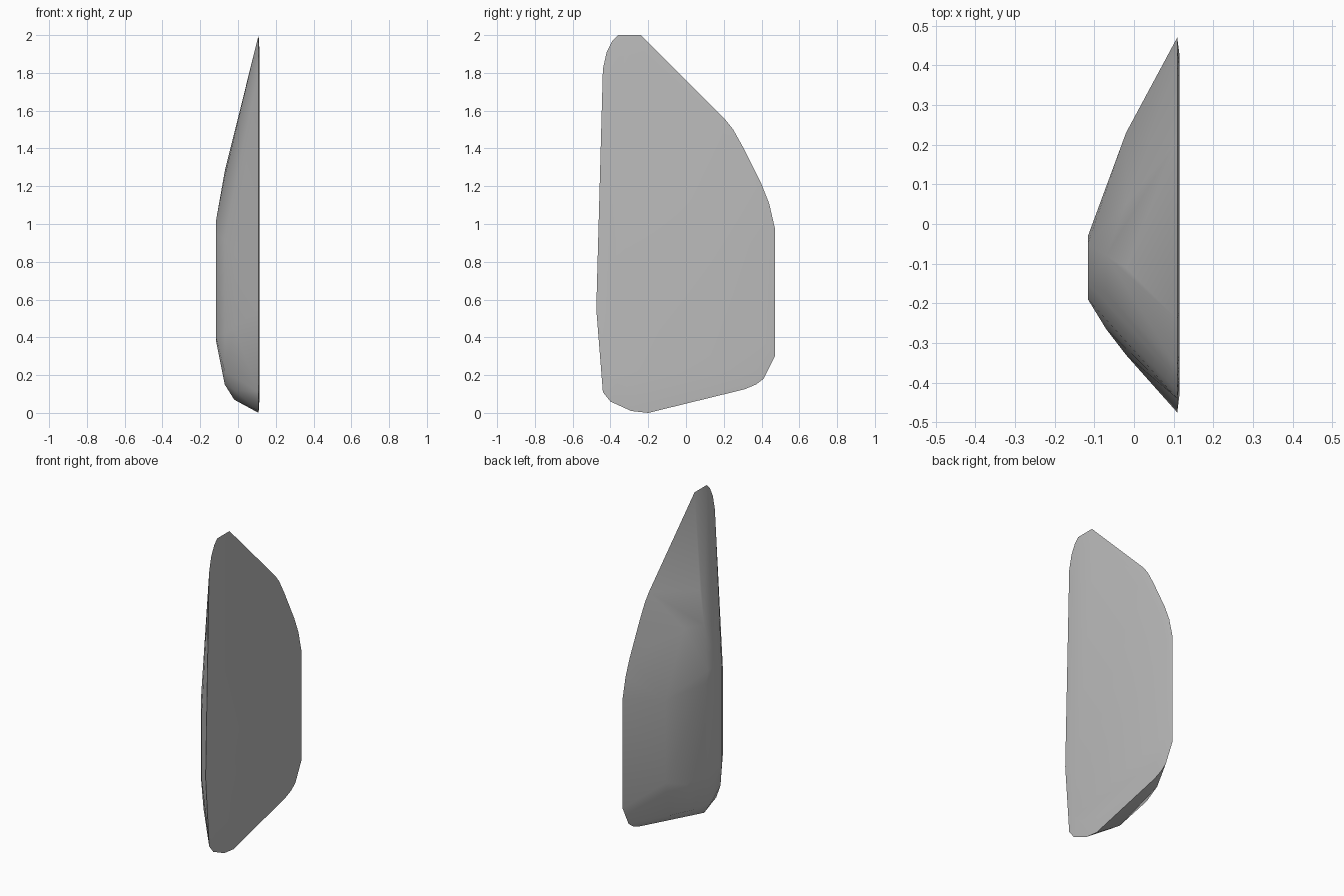
import bpy
import bmesh

cube = bpy.data.objects.get("Cube")
if cube:
    bpy.data.objects.remove(cube, do_unlink=True)

# Plain grey shell colour
grey = bpy.data.materials.new("plain grey")
grey.use_nodes = True
colour = (0.5, 0.5, 0.5, 1)
grey.diffuse_color = colour
grey.node_tree.nodes["Principled BSDF"].inputs["Base Color"].default_value = colour

# Rim outline, as (y, z)
rim = [(-.36, 2), (-.24, 2), (.21, 1.55), (.25, 1.5), (.3, 1.41), (.4, 1.21),
       (.44, 1.11), (.47, .98), (.47, .3), (.41, .18), (.37, .15), (.31, .125),
       (-.2, 0), (-.29, .01), (-.4, .06), (-.44, .11), (-.475, .55),
       (-.44, 1.82), (-.42, 1.91), (-.39, 1.97)]

# Contours of the bulging back, shrinking towards the plateau
lower = [(-.33, .45), (-.33, .85), (-.2, 1.36), (-.11, 1.47), (.05, 1.3),
         (.23, .92), (.23, .4), (.18, .18), (-.15, .07), (-.27, .12)]
upper = [(-.265, .42), (-.265, .92), (-.17, 1.25), (-.08, 1.28), (.09, .95),
         (.09, .35), (.03, .17), (-.15, .15), (-.24, .22)]
plateau = [(-.19, .4), (-.19, .95), (-.15, 1.02), (-.05, 1.02), (-.03, .95),
           (-.03, .42), (-.06, .38), (-.16, .38)]

# The flat side has a very slight crown
crown = [(y * .9, .95 + (z - .95) * .9) for y, z in rim]

bm = bmesh.new()
for x, contour in ((.115, crown), (.109, rim), (-.02, lower),
                   (-.07, upper), (-.116, plateau)):
    for y, z in contour:
        bm.verts.new((x, y, z))

# Skin the contours into one convex shell
hull = bmesh.ops.convex_hull(bm, input=bm.verts)
loose = [v for v in bm.verts if not v.link_faces]
bmesh.ops.delete(bm, geom=loose, context="VERTS")
bmesh.ops.recalc_face_normals(bm, faces=bm.faces)

mesh = bpy.data.meshes.new("shell")
bm.to_mesh(mesh)
bm.free()
mesh.materials.append(grey)
shell = bpy.data.objects.new("shell", mesh)
bpy.context.collection.objects.link(shell)

# Smooth bulge with a sharp rim
bpy.ops.object.select_all(action="DESELECT")
shell.select_set(True)
bpy.context.view_layer.objects.active = shell
bpy.ops.object.shade_smooth_by_angle(angle=.7)
